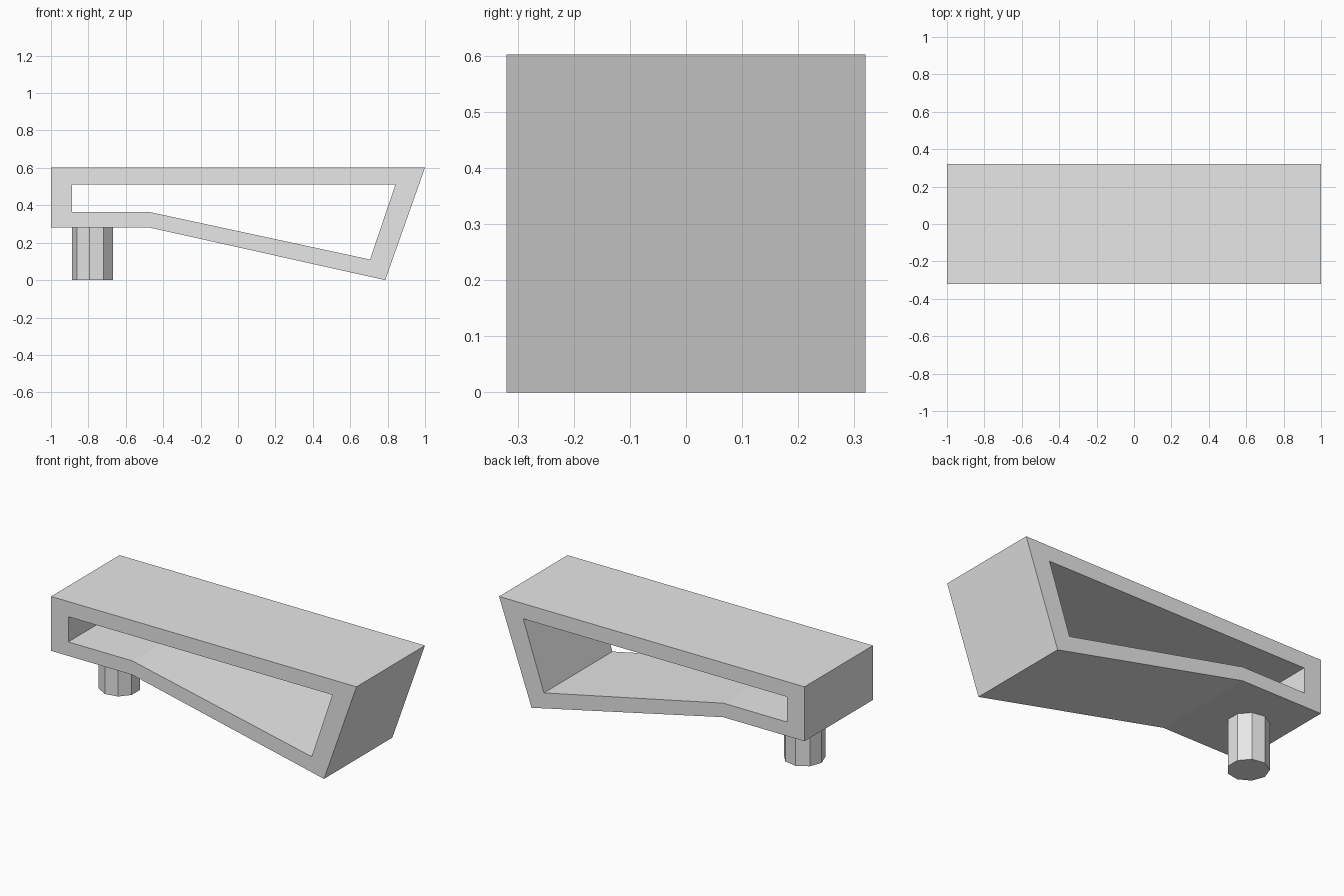
import bpy
import bmesh
from math import pi, sin, cos, radians

cube = bpy.data.objects.get("Cube")
if cube:
    bpy.data.objects.remove(cube, do_unlink=True)

HALF_DEPTH = 0.32

grey = bpy.data.materials.new("light_grey")
grey.use_nodes = True
grey.diffuse_color = (0.8, 0.8, 0.8, 1)
grey.node_tree.nodes["Principled BSDF"].inputs["Base Color"].default_value = grey.diffuse_color


def make_object(name, bm):
    bmesh.ops.recalc_face_normals(bm, faces=bm.faces)
    mesh = bpy.data.meshes.new(name)
    bm.to_mesh(mesh)
    bm.free()
    mesh.materials.append(grey)
    obj = bpy.data.objects.new(name, mesh)
    bpy.context.collection.objects.link(obj)
    return obj


# Hollow frame: outer and inner profiles (x, z) with matching corners
outer = [(-1, 0.28), (-0.468, 0.28), (0.787, 0), (1, 0.602), (-1, 0.602)]
inner = [(-0.887, 0.363), (-0.468, 0.363), (0.706, 0.11), (0.842, 0.512), (-0.887, 0.512)]
bm = bmesh.new()
rings = [[bm.verts.new((x, y, z)) for x, z in profile]
         for profile, y in ((outer, -HALF_DEPTH), (outer, HALF_DEPTH),
                            (inner, HALF_DEPTH), (inner, -HALF_DEPTH))]
for r, ring in enumerate(rings):
    following = rings[(r + 1) % len(rings)]
    for i in range(len(ring)):
        j = (i + 1) % len(ring)
        bm.faces.new((ring[i], ring[j], following[j], following[i]))
make_object("frame", bm)

# Nine-sided leg under the shallow end
LEG_X, LEG_RADIUS, LEG_HEIGHT, SIDES = -0.775, 0.113, 0.28, 9
bm = bmesh.new()
angles = [pi + i * 2 * pi / SIDES for i in range(SIDES)]
base = bm.faces.new([bm.verts.new((LEG_X + LEG_RADIUS * cos(a), LEG_RADIUS * sin(a), 0))
                     for a in angles])
top = bmesh.ops.extrude_face_region(bm, geom=[base])["geom"]
bmesh.ops.translate(bm, vec=(0, 0, LEG_HEIGHT),
                    verts=[g for g in top if isinstance(g, bmesh.types.BMVert)])
if len(bm.faces) == SIDES + 1:
    bm.faces.new([v for v in bm.verts if v.co.z < LEG_HEIGHT / 2])
make_object("leg", bm)
